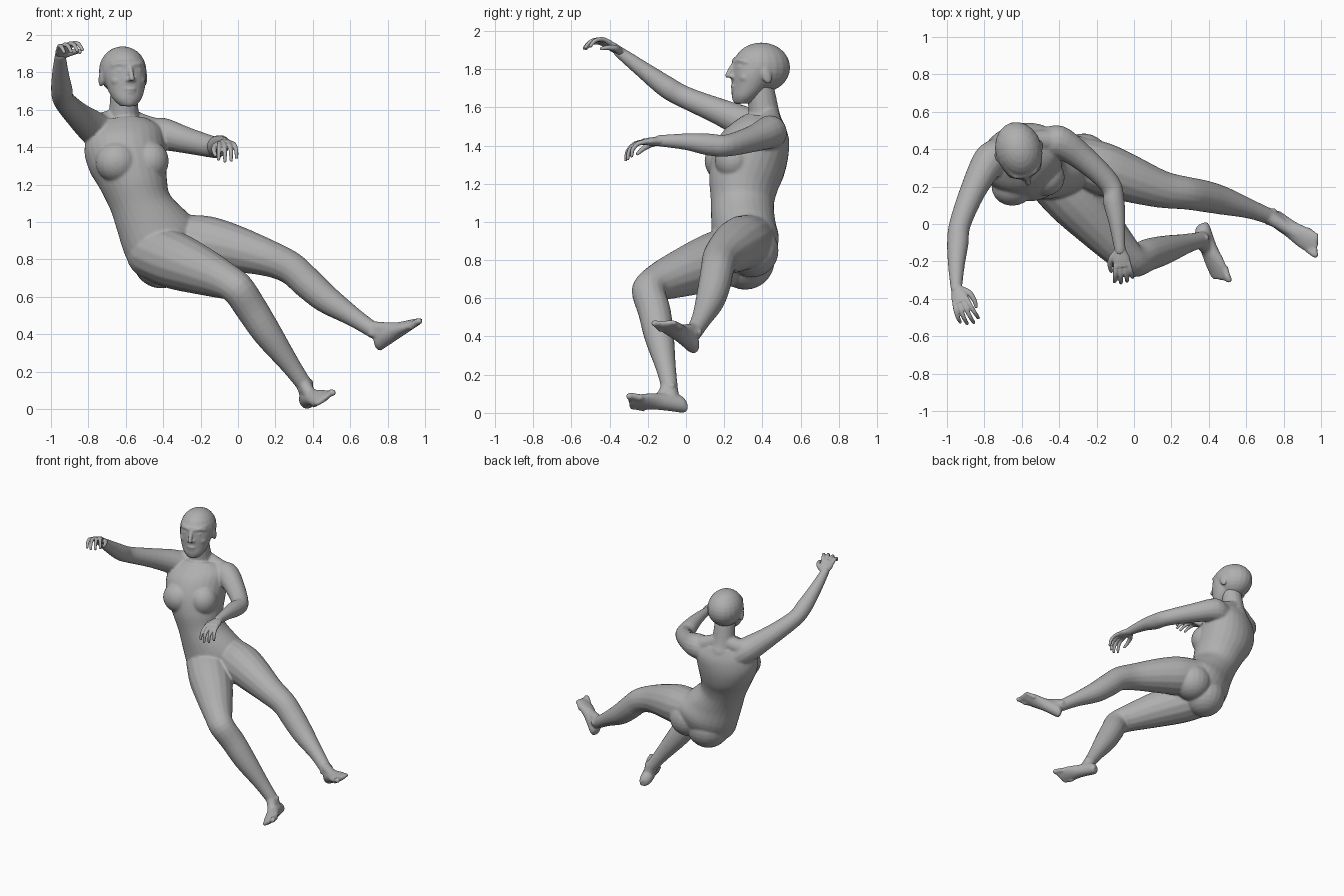
import bpy, bmesh, math
from mathutils import Vector as V, Matrix

cube = bpy.data.objects.get("Cube")
if cube:
    bpy.data.objects.remove(cube)

skin = bpy.data.materials.new("plain grey")
skin.use_nodes = True
grey = (0.43, 0.43, 0.43, 1)
skin.diffuse_color = grey
skin.node_tree.nodes["Principled BSDF"].inputs["Base Color"].default_value = grey


def spline(a, b, c, d, t):
    return 0.5 * (2 * b + (c - a) * t + (2 * a - 5 * b + 4 * c - d) * t * t
                  + (3 * b - a - 3 * c + d) * t ** 3)


def loft(bm, rings, sides=20, steps=4):
    """Closed skin over rings of (centre, lateral half axis, depth half axis)."""
    rows = []
    for i in range(len(rings) - 1):
        quad = [rings[min(max(k, 0), len(rings) - 1)] for k in range(i - 1, i + 3)]
        last = i == len(rings) - 2
        for s in range(steps + last):
            c, u, v = [spline(*[r[k] for r in quad], s / steps) for k in range(3)]
            rows.append([bm.verts.new(c + u * math.cos(a) + v * math.sin(a))
                         for a in (j * math.tau / sides for j in range(sides))])
    faces = [bm.faces.new(rows[0][::-1]), bm.faces.new(rows[-1])]
    for a, b in zip(rows, rows[1:]):
        for j in range(sides):
            k = (j + 1) % sides
            faces.append(bm.faces.new((a[j], a[k], b[k], b[j])))
    bmesh.ops.recalc_face_normals(bm, faces=faces)


def ball(bm, centre, radii, axes=None):
    """Ellipsoid, with optional axes as columns."""
    rot = Matrix(axes).transposed().to_4x4() if axes else Matrix()
    size = Matrix.Diagonal((*radii, 1))
    bmesh.ops.create_uvsphere(bm, u_segments=20, v_segments=14, radius=1,
                              matrix=Matrix.Translation(centre) @ rot @ size)


def tube(bm, path, sides=16):
    """Round limb with rounded ends along points of (x, y, z, radius)."""
    pts = [V(p[:3]) for p in path]
    rings = []
    side = (pts[-1] - pts[0]).orthogonal().normalized()
    for i, p in enumerate(pts):
        t = (pts[min(i + 1, len(pts) - 1)] - pts[max(i - 1, 0)]).normalized()
        u = (side - t * side.dot(t)).normalized()
        rings.append((p, u * path[i][3], t.cross(u) * path[i][3]))
    loft(bm, rings, sides)
    for p in (path[0], path[-1]):
        ball(bm, V(p[:3]), [p[3]] * 3)


def finish(name, bm, voxel, smoothing):
    """Fuse overlapping volumes into one soft surface."""
    me = bpy.data.meshes.new(name)
    bm.to_mesh(me)
    bm.free()
    me.materials.append(skin)
    ob = bpy.data.objects.new(name, me)
    bpy.context.collection.objects.link(ob)
    fuse = ob.modifiers.new("fuse", "REMESH")
    fuse.mode = "VOXEL"
    fuse.voxel_size = voxel
    fuse.use_smooth_shade = True
    soft = ob.modifiers.new("soften", "SMOOTH")
    soft.factor = 0.5
    soft.iterations = smoothing


# Shared facing frame of head and chest: left, forward, up
fwd = V((.27, -.96, 0)).normalized()
up = V((0, 0, 1))
left = fwd.cross(up) * -1
axes = (left, fwd, up)

# Torso: (centre, lateral direction, half width, half depth)
body = bmesh.new()
hip_line, waist_line, chest_line = (.85, .35, .36), (.93, .3, .2), (.96, .26, .03)
torso = [((-.33, .27, .72), hip_line, .09, .07), ((-.355, .29, .78), hip_line, .18, .13),
         ((-.40, .31, .89), hip_line, .22, .168), ((-.455, .30, 1.0), waist_line, .2, .165),
         ((-.52, .295, 1.1), waist_line, .166, .166), ((-.56, .30, 1.2), chest_line, .182, .183),
         ((-.59, .325, 1.3), chest_line, .208, .196), ((-.605, .36, 1.4), chest_line, .22, .184),
         ((-.6, .395, 1.48), chest_line, .2, .147), ((-.605, .41, 1.54), chest_line, .125, .1)]
rings = []
for i, (c, lat, w, d) in enumerate(torso):
    axis = V(torso[min(i + 1, 9)][0]) - V(torso[max(i - 1, 0)][0])
    u = V(lat).normalized()
    rings.append((V(c), u * w, axis.cross(u).normalized() * d))
loft(body, rings, 28)
# Breasts and buttocks
for c, r in [((-.645, .205, 1.32), (.118, .107, .112)), ((-.47, .25, 1.325), (.1, .1, .108)),
             ((-.41, .31, .80), (.155, .155, .155)), ((-.27, .345, .85), (.14, .14, .14))]:
    ball(body, V(c), r, axes)

# Neck and shoulder slopes
tube(body, [(-.605, .42, 1.48, .10), (-.61, .41, 1.56, .082), (-.61, .395, 1.66, .075),
            (-.61, .385, 1.72, .07)])
tube(body, [(-.61, .435, 1.57, .05), (-.5, .445, 1.515, .058), (-.41, .44, 1.48, .07)])
tube(body, [(-.62, .43, 1.57, .05), (-.71, .395, 1.53, .06), (-.78, .34, 1.51, .07)])
# Arms
tube(body, [(-.70, .38, 1.45, .095), (-.775, .335, 1.505, .09), (-.86, .18, 1.575, .07),
            (-.93, 0, 1.65, .058), (-.942, -.1, 1.705, .058), (-.95, -.23, 1.80, .044),
            (-.95, -.35, 1.89, .03)])
tube(body, [(-.5, .42, 1.45, .09), (-.405, .44, 1.47, .088), (-.27, .35, 1.435, .07),
            (-.13, .215, 1.40, .058), (-.108, .12, 1.405, .058), (-.09, 0, 1.42, .044),
            (-.075, -.14, 1.425, .03)])
# Legs
tube(body, [(-.45, .27, .84, .15), (-.33, .14, .79, .152), (-.2, .0, .74, .13),
            (-.07, -.14, .685, .1), (0, -.195, .64, .09), (.075, -.165, .53, .086),
            (.16, -.14, .40, .078), (.28, -.105, .235, .053), (.355, -.085, .13, .043)])
tube(body, [(-.30, .34, .91, .13), (-.17, .295, .89, .142), (-.03, .245, .86, .128),
            (.15, .185, .81, .1), (.28, .165, .755, .088), (.37, .15, .675, .085),
            (.475, .125, .585, .076), (.62, .08, .49, .052), (.725, .04, .42, .043)])


# Feet: sole to instep loft, ankle and toes, fused with the legs
def foot(bm, heel, toe, knee, ankle, inner):
    h, a = V(heel), V(ankle)
    f = (V(toe) - h).normalized()
    n = V(knee) - a
    n = (n - f * n.dot(f)).normalized()
    s = n.cross(f) * inner
    profile = [(-.005, .024, .027), (.02, .041, .042), (.07, .045, .052), (.14, .047, .044),
               (.22, .058, .031), (.275, .056, .021), (.3, .047, .016)]
    loft(bm, [(h + f * d + n * t, s * w, n * t) for d, w, t in profile])
    tube(bm, [(*a, .043), (*(h + f * .075 + n * .05), .042)])
    tube(bm, [(*(a + n * .01 + f * .01), .036), (*(h + f * .14 + n * .062), .033),
              (*(h + f * .22 + n * .038), .023)])
    for k in (-1, 1):
        ball(bm, a + s * k * .034 - n * .01, (.018, .018, .018))
    for k in range(5):
        tip = h + f * (.328 - .012 * k) + s * (.042 - .0225 * k) + n * .016
        r = .0185 if k == 0 else .0135
        tube(bm, [(*(tip - f * .06), r), (*(tip - f * .02 + n * .004), r), (*tip, r)], 10)


foot(body, (.385, .0, .006), (.485, -.31, .05), (0, -.195, .64), (.355, -.085, .13), 1)
foot(body, (.765, .045, .312), (.985, -.12, .46), (.28, .165, .755), (.725, .04, .42), -1)
finish("body", body, .0075, 7)


# Head, in the facing frame
base = V((-.615, .39, 1.78))


def at(l, f, z):
    return base + left * l + fwd * f + up * z


head = bmesh.new()
ball(head, at(0, -.005, .028), (.125, .153, .131), axes)
jaw = [(.08, .03, .105, .115), (.0, .045, .113, .108), (-.07, .06, .1, .092),
       (-.125, .085, .075, .068), (-.16, .1, .042, .04)]
loft(head, [(at(0, f, z), left * w, fwd * d) for z, f, w, d in jaw], 24)
ball(head, at(0, .122, -.14), (.035, .028, .024), axes)
# Nose, lips
tube(head, [(*at(0, .14, .055), .013), (*at(0, .158, .025), .013),
            (*at(0, .178, -.012), .015)], 12)
ball(head, at(0, .148, -.07), (.032, .012, .009), axes)
ball(head, at(0, .145, -.086), (.028, .012, .01), axes)
# Paired brows, cheeks, eyes, nostrils, ears
for s in (-1, 1):
    tube(head, [(*at(s * .02, .138, .06), .012), (*at(s * .055, .126, .066), .012),
                (*at(s * .085, .1, .055), .01)], 10)
    ball(head, at(s * .06, .1, -.025), (.036, .034, .03), axes)
    ball(head, at(s * .047, .127, .03), (.021, .014, .011), axes)
    ball(head, at(s * .014, .156, -.02), (.012, .014, .01), axes)
    lean = ((left + fwd * s * -.2).normalized(), (fwd + up * -.3).normalized(),
            (up + fwd * .3).normalized())
    ball(head, at(s * .12, .0, -.015), (.014, .026, .044), lean)
finish("head", head, .007, 4)


# Hands: palm, four curled fingers and a thumb
def hand(name, wrist, f, thumb_side, palm):
    bm = bmesh.new()
    w, f, n = V(wrist), V(f).normalized(), V(palm).normalized()
    n = (n - f * n.dot(f)).normalized()
    s = f.cross(n)
    s = s if s.dot(V(thumb_side)) > 0 else -s
    palm_rings = [(-.02, .028, .026), (.02, .032, .023), (.06, .045, .021), (.105, .046, .016)]
    loft(bm, [(w + f * d, s * a, n * b) for d, a, b in palm_rings])
    for k, length in zip((1.5, .5, -.5, -1.5), (.11, .122, .115, .095)):
        root = w + f * .095 + s * k * .023
        out = (f + s * k * .12).normalized()
        path = [root, root + (out * .42 + n * .08) * length,
                root + (out * .72 + n * .36) * length, root + (out * .82 + n * .72) * length]
        tube(bm, [(*p, r) for p, r in zip(path, (.014, .0125, .0115, .0095))], 10)
    root = w + f * .025 + s * .02 + n * .006
    path = [root, root + f * .035 + s * .035 + n * .012, root + f * .075 + s * .045 + n * .035,
            root + f * .1 + s * .04 + n * .055]
    tube(bm, [(*p, r) for p, r in zip(path, (.02, .017, .013, .01))], 10)
    finish(name, bm, .005, 2)


hand("right_hand", (-.95, -.335, 1.885), (.25, -.83, .52), (1, 0, 0), (.3, -.3, -1))
hand("left_hand", (-.075, -.125, 1.425), (.12, -.97, -.06), (-1, 0, 0), (0, -.1, -1))
